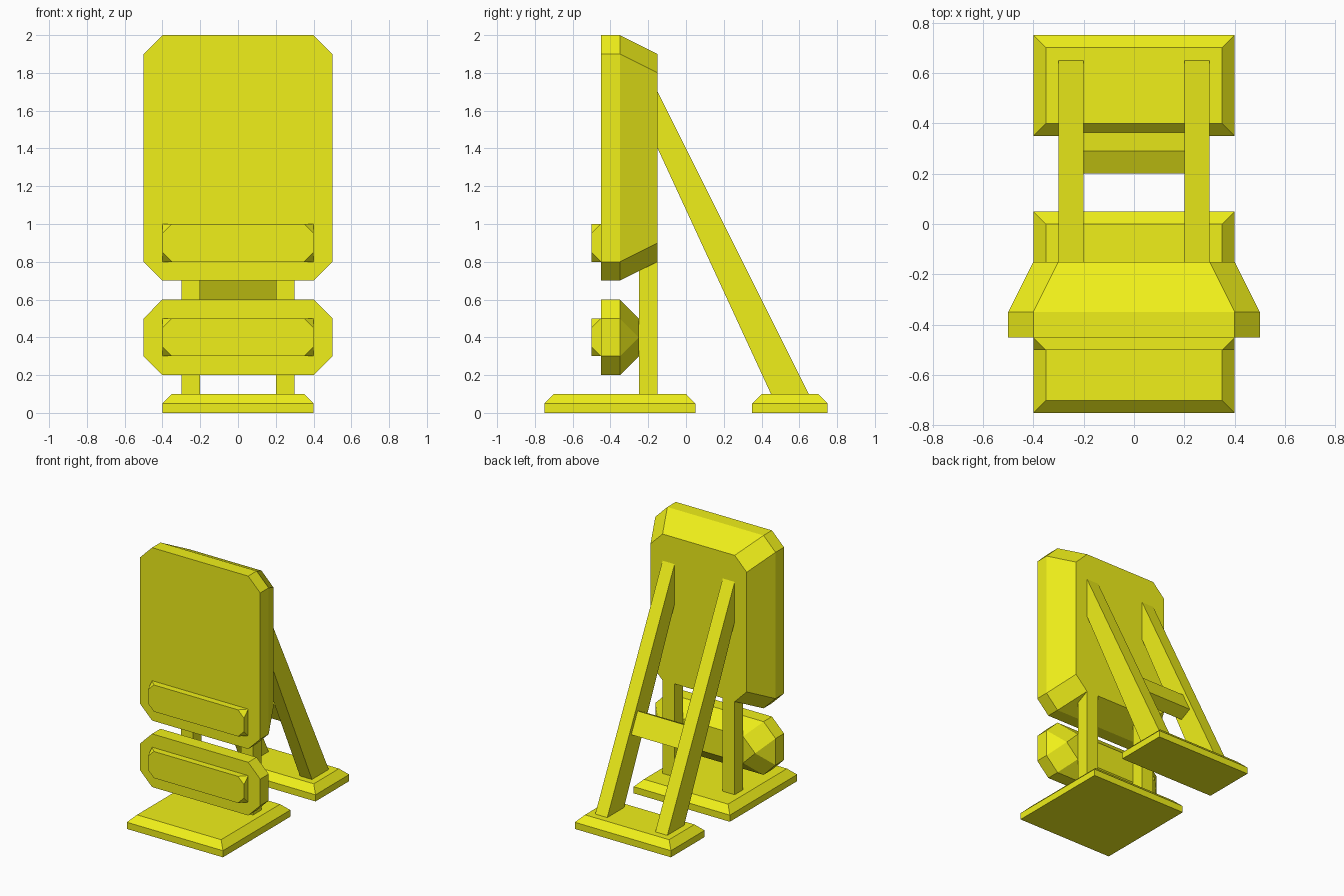
import bpy, bmesh
from mathutils import Vector

if "Cube" in bpy.data.objects:
    bpy.data.objects.remove(bpy.data.objects["Cube"])

yellow = bpy.data.materials.new("yellow_paint")
yellow.diffuse_color = (0.87, 0.87, 0.01, 1)
yellow.use_nodes = True
yellow.node_tree.nodes["Principled BSDF"].inputs["Base Color"].default_value = yellow.diffuse_color


def loft(name, rings):
    """Skin equal-length rings of points and cap both ends."""
    bm = bmesh.new()
    loops = [[bm.verts.new(p) for p in ring] for ring in rings]
    n = len(loops[0])
    for a, b in zip(loops, loops[1:]):
        for i in range(n):
            j = (i + 1) % n
            bm.faces.new((a[i], a[j], b[j], b[i]))
    bm.faces.new(loops[0])
    bm.faces.new(loops[-1])
    bmesh.ops.remove_doubles(bm, verts=bm.verts, dist=0.0005)
    bmesh.ops.recalc_face_normals(bm, faces=bm.faces)
    mesh = bpy.data.meshes.new(name)
    bm.to_mesh(mesh)
    bm.free()
    mesh.materials.append(yellow)
    obj = bpy.data.objects.new(name, mesh)
    bpy.context.collection.objects.link(obj)
    return obj


def octagon(y, hx, z0, z1, c):
    """Upright rectangle at depth y with corners cut by c."""
    pts = [(hx - c, z0), (hx, z0 + c), (hx, z1 - c), (hx - c, z1)]
    pts += [(-x, z) for x, z in reversed(pts)]
    return [(x, y, z) for x, z in pts]


def rect(z, hx, y0, y1):
    return [(-hx, y0, z), (hx, y0, z), (hx, y1, z), (-hx, y1, z)]


def extrude_x(name, profile, x0, x1):
    """Extrude a (y, z) profile along x."""
    return loft(name, [[(x, y, z) for y, z in profile] for x in (x0, x1)])


# Back rest and lower cushion, both tapering to the rear
for name, z0, z1, back in (("back_rest", 0.7, 2.0, -0.15), ("lower_cushion", 0.2, 0.6, -0.25)):
    loft(name, [octagon(-0.45, 0.5, z0, z1, 0.1),
                octagon(-0.35, 0.5, z0, z1, 0.1),
                octagon(back, 0.4, z0 + 0.1, z1 - 0.1, 0.1)])

# Raised front pads with clipped corners
for name, z0 in (("upper_pad", 0.8), ("lower_pad", 0.3)):
    loft(name, [octagon(-0.5, 0.4, z0, z0 + 0.2, 0.05),
                octagon(-0.45, 0.4, z0, z0 + 0.2, 0.0)])

# Chamfered foot plates
for name, y0, y1 in (("front_foot", -0.75, 0.05), ("rear_foot", 0.35, 0.75)):
    loft(name, [rect(0, 0.4, y0, y1), rect(0.05, 0.4, y0, y1),
                rect(0.1, 0.35, y0 + 0.05, y1 - 0.05)])

# Upright posts and slanted rear struts on both sides
post = [(-0.25, 0.1), (-0.15, 0.1), (-0.15, 0.8), (-0.25, 0.8)]
strut = [(0.45, 0.1), (0.65, 0.1), (-0.15, 1.7), (-0.15, 1.4)]
for side, x0 in (("left", -0.3), ("right", 0.2)):
    extrude_x(side + "_post", post, x0, x0 + 0.1)
    extrude_x(side + "_strut", strut, x0, x0 + 0.1)

# Crossbar aligned with the struts
centre = Vector((0.282, 0.667))
along = Vector((-1, 2)).normalized() * 0.084
across = Vector((2, 1)).normalized() * 0.05
extrude_x("crossbar", [centre + a * along + b * across
                       for a, b in ((-1, -1), (-1, 1), (1, 1), (1, -1))], -0.2, 0.2)
